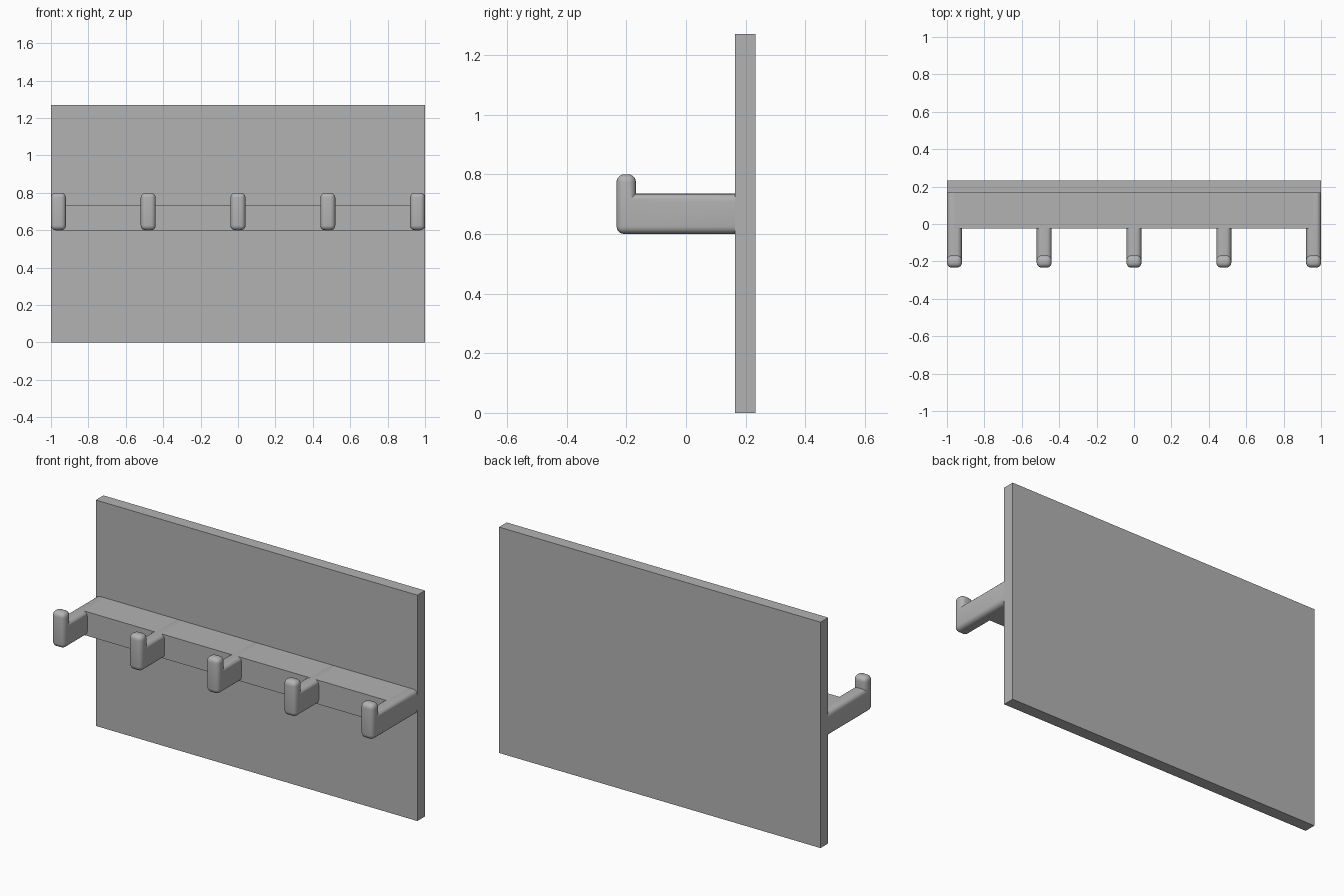
import bpy
import bmesh
from math import radians

cube = bpy.data.objects.get("Cube")
if cube:
    bpy.data.objects.remove(cube, do_unlink=True)

grey = bpy.data.materials.new("plain_grey")
grey.use_nodes = True
colour = (0.45, 0.45, 0.45, 1)
grey.diffuse_color = colour
grey.node_tree.nodes["Principled BSDF"].inputs["Base Color"].default_value = colour


def extrude_profile(name, profile, x_min, x_max):
    """Extrude a closed (y, z) profile along x."""
    bm = bmesh.new()
    face = bm.faces.new([bm.verts.new((x_min, y, z)) for y, z in profile])
    result = bmesh.ops.extrude_face_region(bm, geom=[face])
    verts = [g for g in result["geom"] if isinstance(g, bmesh.types.BMVert)]
    bmesh.ops.translate(bm, verts=verts, vec=(x_max - x_min, 0, 0))
    bmesh.ops.recalc_face_normals(bm, faces=bm.faces)
    mesh = bpy.data.meshes.new(name)
    bm.to_mesh(mesh)
    bm.free()
    mesh.materials.append(grey)
    obj = bpy.data.objects.new(name, mesh)
    bpy.context.collection.objects.link(obj)
    return obj


def box(name, x, y, z):
    profile = [(y[0], z[0]), (y[1], z[0]), (y[1], z[1]), (y[0], z[1])]
    return extrude_profile(name, profile, *x)


PANEL_FRONT, PANEL_BACK = 0.165, 0.233
BOTTOM, ARM_TOP, TIP_TOP = 0.60, 0.735, 0.80
HOOK_FRONT, TIP_BACK = -0.233, -0.168
HALF_WIDTH, SPACING = 0.04, 0.48

# Wall panel and the shelf rail joining the hooks
box("back_panel", (-1, 1), (PANEL_FRONT, PANEL_BACK), (0, 1.27))
box("shelf_rail", (-2 * SPACING, 2 * SPACING), (-0.025, PANEL_FRONT), (BOTTOM, ARM_TOP))

# Five rounded hooks, their rear ends sunk into the panel
hook_profile = [
    (HOOK_FRONT, BOTTOM), (PANEL_FRONT + 0.04, BOTTOM), (PANEL_FRONT + 0.04, ARM_TOP),
    (TIP_BACK, ARM_TOP), (TIP_BACK, TIP_TOP), (HOOK_FRONT, TIP_TOP),
]
for i in range(5):
    x = (i - 2) * SPACING
    hook = extrude_profile(f"hook_{i + 1}", hook_profile, x - HALF_WIDTH, x + HALF_WIDTH)
    # Round every edge except the inner corner of the bend
    weights = hook.data.attributes.new("bevel_weight_edge", "FLOAT", "EDGE")
    for edge in hook.data.edges:
        ends = [hook.data.vertices[v].co for v in edge.vertices]
        inner = all(abs(c.y - TIP_BACK) + abs(c.z - ARM_TOP) < 0.001 for c in ends)
        weights.data[edge.index].value = 0 if inner else 1
    bevel = hook.modifiers.new("rounding", "BEVEL")
    bevel.limit_method = "WEIGHT"
    bevel.width = 0.026
    bevel.segments = 5
    bpy.ops.object.select_all(action="DESELECT")
    hook.select_set(True)
    bpy.context.view_layer.objects.active = hook
    bpy.ops.object.modifier_apply(modifier=bevel.name)
    bpy.ops.object.shade_smooth_by_angle(angle=radians(35))
